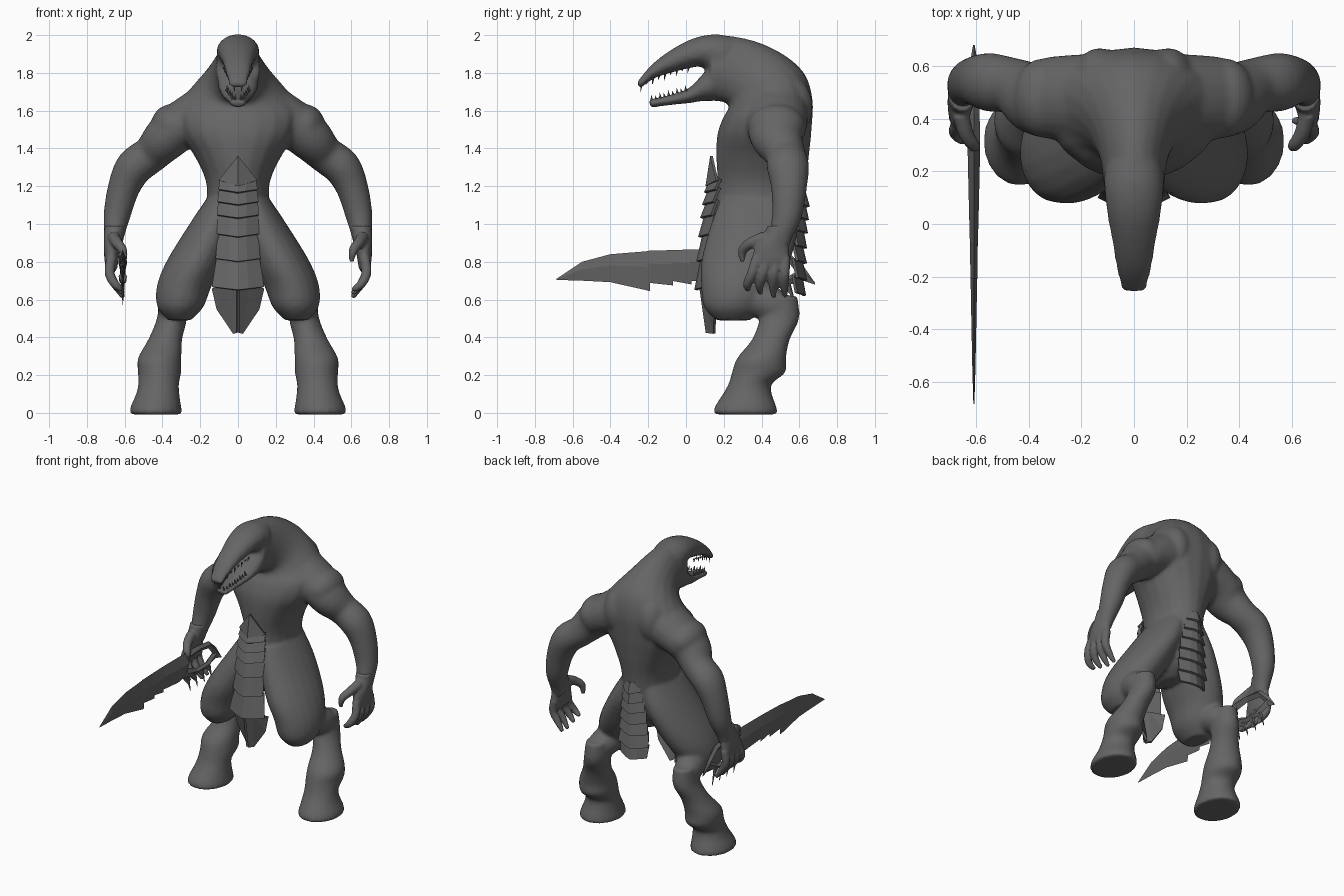
import bpy, bmesh, math
from mathutils import Vector as V

grey = bpy.data.materials.new("slate grey")
grey.diffuse_color = (0.13, 0.13, 0.13, 1)


def finish(name, bm):
    bmesh.ops.recalc_face_normals(bm, faces=bm.faces)
    me = bpy.data.meshes.new(name)
    bm.to_mesh(me)
    bm.free()
    me.materials.append(grey)
    ob = bpy.data.objects.new(name, me)
    bpy.context.collection.objects.link(ob)
    return ob


def fuse(ob, voxel, smooth):
    """Melt overlapping tubes into one smooth skin."""
    m = ob.modifiers.new("fuse", "REMESH")
    m.mode, m.voxel_size, m.use_smooth_shade = "VOXEL", voxel, True
    s = ob.modifiers.new("relax", "SMOOTH")
    s.factor, s.iterations = 0.5, smooth


def spline(rows, steps=4):
    """Catmull-Rom through tuples of numbers."""
    out = []
    for i in range(len(rows) - 1):
        p0, p1, p2, p3 = (rows[max(i - 1, 0)], rows[i], rows[i + 1], rows[min(i + 2, len(rows) - 1)])
        for k in range(steps):
            t = k / steps
            out.append(tuple(0.5 * (2 * b + (c - a) * t + (2 * a - 5 * b + 4 * c - d) * t * t
                                    + (3 * b - a - 3 * c + d) * t ** 3)
                             for a, b, c, d in zip(p0, p1, p2, p3)))
    return out + [rows[-1]]


def loft(bm, rings, n=20):
    """Rings are (centre, half axis u, half axis v)."""
    loops = [[bm.verts.new(c + u * math.cos(2 * math.pi * i / n) + v * math.sin(2 * math.pi * i / n))
              for i in range(n)] for c, u, v in rings]
    for a, b in zip(loops, loops[1:]):
        for i in range(n):
            j = (i + 1) % n
            bm.faces.new((a[i], a[j], b[j], b[i]))
    bm.faces.new(loops[0])
    bm.faces.new(loops[-1])


def spine(bm, rows):
    """Rows are (y, z) underside, (y, z) top side, half width."""
    loft(bm, [(V((0, (a + c) / 2, (b + d) / 2)), V((w, 0, 0)), V((0, (c - a) / 2, (d - b) / 2)))
              for a, b, c, d, w in spline(rows)])


def limb(bm, side, rows, ref=None, n=20):
    """Rows are x, y, z, half width, half depth. Without ref, rings are level."""
    rows = spline(rows)
    pts = [V((side * r[0], r[1], r[2])) for r in rows]
    rings = []
    for i, (p, r) in enumerate(zip(pts, rows)):
        u, v = V((1, 0, 0)), V((0, 1, 0))
        if ref:
            t = (pts[min(i + 1, len(pts) - 1)] - pts[max(i - 1, 0)]).normalized()
            u = V(ref).cross(t).normalized()
            v = t.cross(u)
        rings.append((p, u * r[3], v * r[4]))
    loft(bm, rings, n)


def ball(bm, side, x, y, z, rx, ry, rz):
    limb(bm, side, [(x, y, z + rz * math.cos(a), rx * math.sin(a) + .001, ry * math.sin(a) + .001)
                    for a in [math.pi * k / 8 for k in range(9)]])


# body skin: trunk, neck and skull, then limbs
bm = bmesh.new()
spine(bm, [(.24, .77, .42, .77, .04), (.16, .82, .52, .82, .11), (.14, .9, .585, .9, .15),
           (.14, 1.0, .61, 1.0, .175), (.165, 1.2, .63, 1.2, .165), (.16, 1.35, .65, 1.35, .225),
           (.165, 1.47, .665, 1.5, .31), (.195, 1.56, .67, 1.66, .33), (.225, 1.61, .625, 1.8, .25),
           (.22, 1.635, .505, 1.905, .175), (.17, 1.65, .345, 1.975, .13), (.09, 1.65, .17, 2.005, .113)])
spine(bm, [(.14, 1.78, .25, 1.99, .115), (.085, 1.83, .15, 2.005, .112), (.02, 1.825, .03, 1.98, .1),
           (-.08, 1.80, -.09, 1.915, .08), (-.17, 1.77, -.185, 1.84, .066), (-.245, 1.715, -.26, 1.75, .048)])
spine(bm, [(.14, 1.65, .14, 1.85, .11), (.08, 1.65, .085, 1.79, .1), (.02, 1.64, .015, 1.72, .08),
           (-.08, 1.63, -.08, 1.685, .058), (-.19, 1.615, -.195, 1.66, .043)])
for s in (-1, 1):
    # shoulder and arm
    limb(bm, s, [(.15, .48, 1.59, .16, .17), (.30, .48, 1.52, .13, .16), (.385, .485, 1.45, .12, .14),
                 (.46, .525, 1.37, .1, .108), (.55, .54, 1.30, .1, .112), (.605, .545, 1.19, .085, .095),
                 (.64, .535, 1.05, .072, .08), (.655, .50, .94, .054, .064), (.66, .47, .87, .042, .07)],
         (0, 1, 0))
    ball(bm, s, .35, .48, 1.52, .11, .15, .115)
    # shoulder blade mass
    ball(bm, s, .13, .55, 1.62, .1, .12, .16)
    # thigh, knee bridge, lower leg and hoof
    limb(bm, s, [(.08, .38, 1.13, .09, .2), (.135, .36, .98, .135, .235), (.225, .315, .8, .155, .235),
                 (.285, .285, .67, .145, .205), (.305, .255, .56, .122, .16), (.31, .25, .49, .06, .09)])
    limb(bm, s, [(.30, .25, .64, .1, .1), (.315, .36, .61, .1, .1), (.34, .47, .57, .09, .09),
                 (.345, .54, .56, .06, .06)], (1, 0, 0))
    limb(bm, s, [(.345, .50, .62, .07, .09), (.35, .495, .5, .08, .105), (.385, .45, .39, .09, .1),
                 (.415, .40, .29, .115, .13), (.415, .385, .215, .115, .142), (.42, .34, .155, .108, .115),
                 (.425, .325, .1, .115, .13), (.435, .315, .03, .135, .165), (.435, .315, -.008, .14, .17)])
    # brow
    ball(bm, s, .065, .03, 1.885, .034, .06, .025)
fuse(finish("body", bm), .012, 8)

# hands: palm, thumb and four fingers
bm = bmesh.new()
for s in (-1, 1):
    limb(bm, s, [(.653, .495, .99, .055, .066), (.658, .48, .94, .052, .068), (.665, .455, .88, .045, .09),
                 (.67, .45, .80, .036, .1), (.665, .45, .76, .025, .09)])
    limb(bm, s, [(.66, .42, .93, .034, .034), (.64, .345, .9, .03, .03), (.61, .30, .86, .025, .025),
                 (.60, .30, .80, .013, .013)], (1, 0, 0), 10)
    for y0, y1, z1 in ((.375, .325, .65), (.425, .39, .63), (.475, .46, .61), (.525, .52, .615)):
        limb(bm, s, [(.67, y0, .82, .028, .028), (.68, (y0 + y1) / 2, .74, .027, .027),
                     (.65, y1, .68, .024, .024), (.605, y1 + .005, z1, .013, .013)], (0, 1, 0), 10)
fuse(finish("hands", bm), .009, 3)

# teeth along both jaws
bm = bmesh.new()


def tooth(x, y, z, h):
    base = [bm.verts.new((x + .008 * math.cos(a), y + .008 * math.sin(a), z))
            for a in [math.pi * k / 3 for k in range(6)]]
    tip = bm.verts.new((x * .92, y - .006, z + h))
    bm.faces.new(base)
    for i in range(6):
        bm.faces.new((base[i], base[(i + 1) % 6], tip))


for s in (-1, 1):
    for k in range(9):
        f = k / 8
        tooth(s * (.02 + .055 * f ** .7), -.235 + .25 * f, 1.742 + .09 * f ** .7,
              -.048 + .018 * (k % 2) + .015 * f)
        tooth(s * (.016 + .045 * f ** .7), -.18 + .18 * f, 1.655 + .05 * f, .034 - .014 * (k % 2))
finish("teeth", bm)


# overlapping ridged plates hanging in rows, each flaring out at its lower edge
def plates(name, rows, out, ridge):
    bm = bmesh.new()
    for (z0, y0, w0), (z1, y1, w1) in zip(rows, rows[1:]):
        grid = []
        for z, y, w in ((z0 + .012, y0 - out * .004, w0 * .95), (z1, y1 + out * .018, w1)):
            grid.append([bm.verts.new((w * f, y - out * ridge * abs(f) ** 1.5, z + .016 * abs(f)))
                         for f in (-1, -.4, 0, .4, 1)])
        for i in range(4):
            bm.faces.new((grid[0][i], grid[0][i + 1], grid[1][i + 1], grid[1][i]))
    ob = finish(name, bm)
    m = ob.modifiers.new("thick", "SOLIDIFY")
    m.thickness, m.offset = .016, 0
    return ob


plates("front_plates", [(1.21, .125, .095), (1.165, .12, .10), (1.10, .11, .105), (1.03, .10, .108),
                        (.93, .09, .108), (.80, .08, .115), (.65, .07, .135)], -1, .055)
plates("back_plates", [(1.15, .632, .05), (1.09, .63, .065), (1.02, .625, .08), (.95, .62, .092),
                       (.87, .615, .102), (.79, .615, .11), (.70, .615, .115), (.62, .61, .1)], 1, .045)

# top point and lower tail flaps of the front strip
bm = bmesh.new()
apex = bm.verts.new((0, .135, 1.36))
low = [bm.verts.new(p) for p in ((-.1, .165, 1.23), (0, .11, 1.2), (.1, .165, 1.23))]
bm.faces.new((apex, low[0], low[1]))
bm.faces.new((apex, low[1], low[2]))
for s in (-1, 1):
    a, b, c, c2, d, e = [bm.verts.new((s * x, y, z)) for x, y, z in
                         ((.003, .075, .67), (.055, .085, .68), (.135, .15, .66), (.11, .155, .55),
                          (.022, .15, .42), (.003, .11, .425))]
    bm.faces.new((a, b, d, e))
    bm.faces.new((b, c, c2))
    bm.faces.new((b, c2, d))
m = finish("plate_ends", bm).modifiers.new("thick", "SOLIDIFY")
m.thickness, m.offset = .014, 0

# saw-backed blade with a guard ring round the fist
bm = bmesh.new()


def strip(rows):
    """Rows are y, top z, bottom z, half thickness; diamond section."""
    loops = []
    for y, zt, zb, t in rows:
        zm = zb + (zt - zb) * .6
        loops.append([bm.verts.new((-.61 + x, y, z)) for x, z in ((0, zt), (t, zm), (0, zb), (-t, zm))])
    for a, b in zip(loops, loops[1:]):
        for i in range(4):
            j = (i + 1) % 4
            bm.faces.new((a[i], a[j], b[j], b[i]))
    bm.faces.new(loops[0])
    bm.faces.new(loops[-1])


strip([(-.685, .71, .704, .002), (-.55, .80, .70, .006), (-.4, .84, .692, .009), (-.19, .857, .645, .013),
       (-.21, .858, .69, .013), (-.07, .862, .675, .015), (-.08, .862, .70, .015), (.03, .865, .68, .018),
       (.025, .865, .70, .018), (.2, .865, .685, .022), (.29, .865, .70, .024)])
strip([(.28, .865, .80, .024), (.42, .865, .82, .022), (.54, .85, .80, .02), (.62, .78, .70, .014),
       (.682, .69, .68, .003)])
strip([(.28, .76, .67, .022), (.4, .71, .67, .018), (.52, .71, .67, .018), (.62, .77, .70, .014)])
for y in (.3, .38, .46, .54):
    strip([(y - .04, .70, .68, .008), (y + .01, .70, .63, .01), (y + .035, .60, .57, .002)])
finish("saw_blade", bm)
